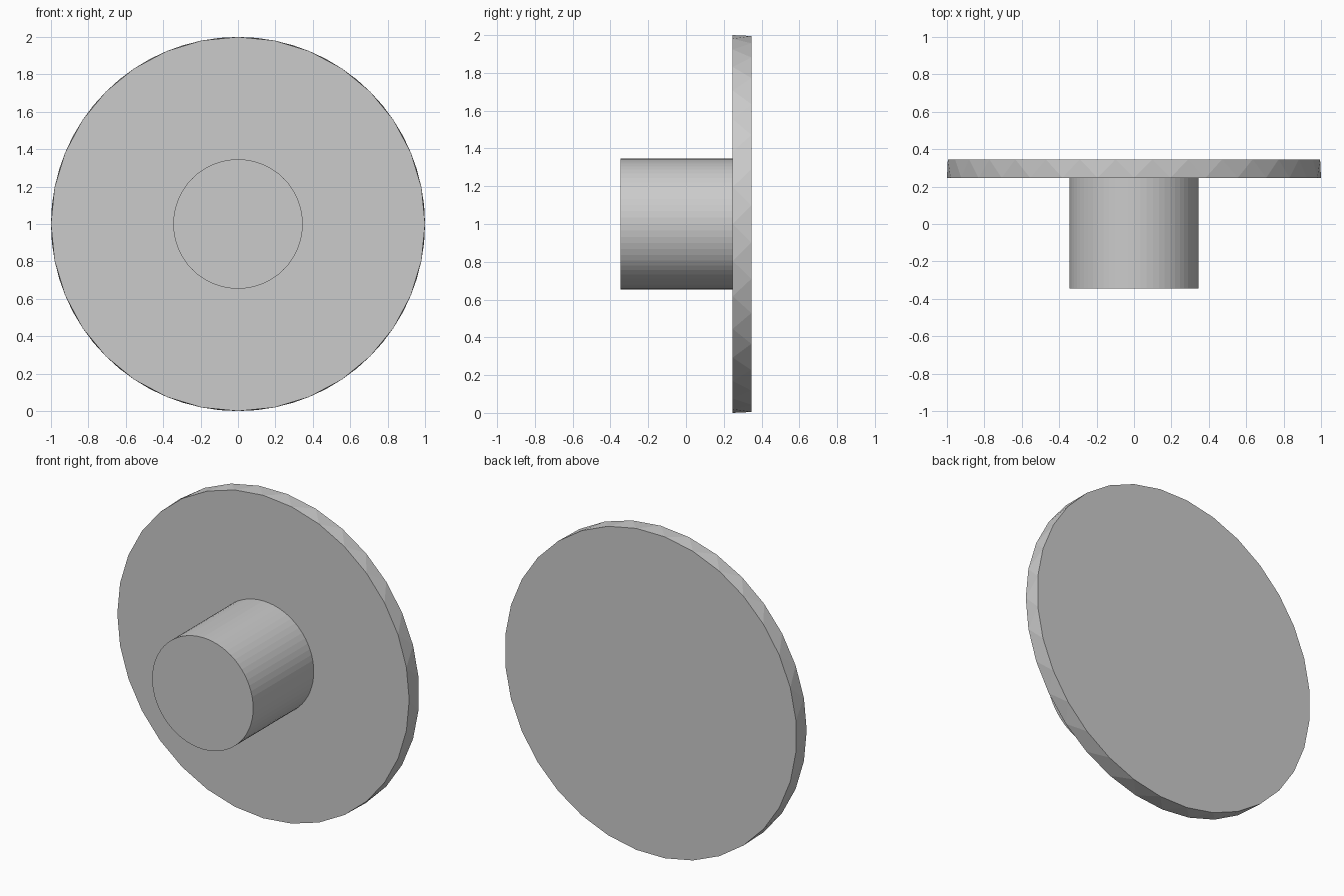
import bpy, bmesh
from math import sin, cos, pi

if "Cube" in bpy.data.objects:
    bpy.data.objects.remove(bpy.data.objects["Cube"])

CENTRE_Z = 1.0


def round_part(name, radius, y_front, y_back, sides, stagger=False):
    """Closed round along y; a staggered rim is joined by triangles."""
    bm = bmesh.new()

    def ring(y, shift):
        return [bm.verts.new((radius * sin(2 * pi * (i + shift) / sides), y,
                              CENTRE_Z + radius * cos(2 * pi * (i + shift) / sides)))
                for i in range(sides)]

    front = ring(y_front, 0)
    back = ring(y_back, 0.5 if stagger else 0)
    bm.faces.new(front)
    bm.faces.new(back)
    for i in range(sides):
        j = (i + 1) % sides
        if stagger:
            bm.faces.new((front[i], front[j], back[i]))
            bm.faces.new((front[j], back[j], back[i]))
        else:
            bm.faces.new((front[i], front[j], back[j], back[i]))
    bmesh.ops.recalc_face_normals(bm, faces=bm.faces)
    mesh = bpy.data.meshes.new(name)
    bm.to_mesh(mesh)
    bm.free()
    obj = bpy.data.objects.new(name, mesh)
    bpy.context.collection.objects.link(obj)
    return obj


# Wide thin disc with faceted rim
round_part("disc", 1.0, 0.247, 0.346, 32, stagger=True)

# Hub at the front, seated slightly into the disc
round_part("hub", 0.346, -0.346, 0.25, 64)
